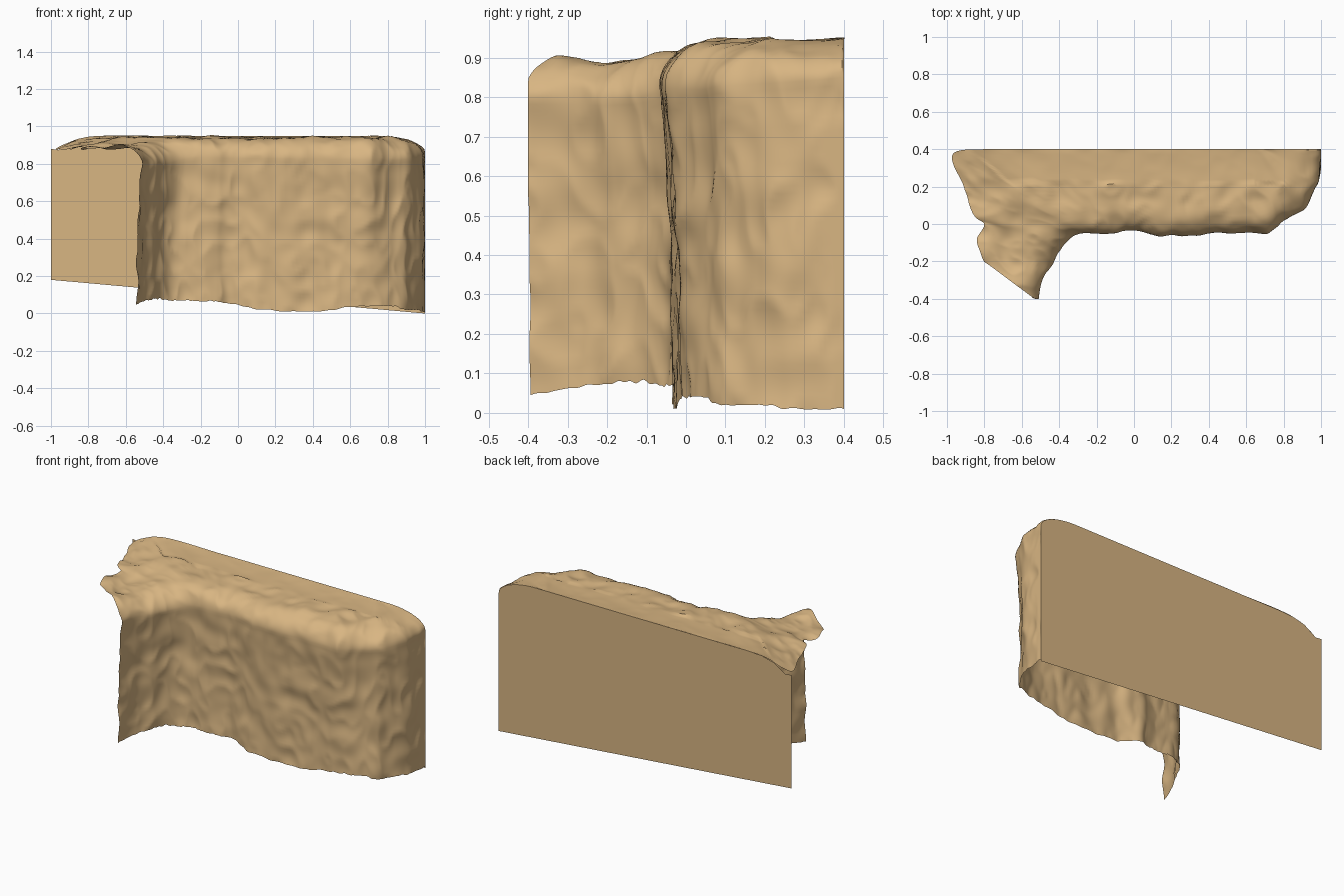
import bpy, bmesh, math
from mathutils import Vector, noise

if "Cube" in bpy.data.objects:
    bpy.data.objects.remove(bpy.data.objects["Cube"])

sand = bpy.data.materials.new("sandstone")
sand.diffuse_color = (0.69, 0.465, 0.225, 1)
sand.use_nodes = True
sand.node_tree.nodes["Principled BSDF"].inputs["Base Color"].default_value = sand.diffuse_color

# Stations along the cliff: foot x, foot y, foot z, crest z, end x, end y, end z
STATIONS = [
    (1.00, 0.40, 0.01, 0.95, 0.70, 0.40, 0.95),
    (0.985, 0.28, 0.01, 0.945, 0.69, 0.40, 0.95),
    (0.95, 0.19, 0.02, 0.945, 0.68, 0.40, 0.95),
    (0.895, 0.10, 0.02, 0.945, 0.67, 0.40, 0.95),
    (0.82, 0.06, 0.04, 0.94, 0.65, 0.40, 0.95),
    (0.72, 0.00, 0.04, 0.94, 0.62, 0.40, 0.95),
    (0.60, -0.015, 0.035, 0.94, 0.55, 0.40, 0.95),
    (0.40, -0.02, 0.01, 0.94, 0.37, 0.40, 0.95),
    (0.15, -0.035, 0.02, 0.94, 0.12, 0.40, 0.95),
    (-0.03, 0.0, 0.05, 0.94, -0.10, 0.40, 0.95),
    (-0.12, -0.02, 0.065, 0.94, -0.40, 0.40, 0.95),
    (-0.20, -0.03, 0.065, 0.94, -0.80, 0.40, 0.945),
    (-0.26, -0.035, 0.07, 0.935, -0.97, 0.37, 0.88),
    (-0.32, -0.04, 0.07, 0.925, -0.91, 0.20, 0.88),
    (-0.37, -0.065, 0.07, 0.91, -0.86, 0.06, 0.88),
    (-0.42, -0.12, 0.08, 0.895, -0.80, 0.00, 0.88),
    (-0.46, -0.19, 0.075, 0.89, -0.84, -0.08, 0.88),
    (-0.51, -0.28, 0.065, 0.89, -0.82, -0.15, 0.88),
    (-0.54, -0.395, 0.045, 0.89, -0.80, -0.20, 0.875),
]
COLS, WALL, ARC, TOP = 240, 44, 12, 22


def station(t):
    """Catmull-Rom blend of the stations, t in 0..1"""
    n = len(STATIONS) - 1
    i = min(int(t * n), n - 1)
    f = t * n - i
    a, b, c, d = (STATIONS[max(0, min(n, i + k))] for k in (-1, 0, 1, 2))
    return [0.5 * (2 * q + (r - p) * f + (2 * p - 5 * q + 4 * r - s) * f * f
                   + (3 * q - p - 3 * r + s) * f ** 3) for p, q, r, s in zip(a, b, c, d)]


def column(t):
    """Upright wall with bulging brow, rounded crest, then the top running to the end point"""
    fx, fy, fz, crest, ex, ey, ez = station(t)
    foot, end = Vector((fx, fy)), Vector((ex, ey))
    d = end - foot
    run = d.length
    d.normalize()
    rh = min(0.14 - 0.05 * t + 0.11 * max(0, 1 - t * 5), run * 0.85)   # rounding depth
    rv = 0.13 - 0.04 * t - 0.03 * max(0, 1 - t * 5)                     # rounding height
    brow = 0.035 * min(1, t * 5) * min(1, 0.5 + (1 - t) * 4)
    pts = []
    fz += 0.008 * noise.noise(Vector((t * 60, 0, 3)))
    for k in range(WALL):
        s = k / WALL
        p = foot - d * brow * s ** 3
        pts.append(Vector((p.x, p.y, fz + (crest - rv - fz) * s)))
    for k in range(ARC):
        a = math.pi / 2 * k / ARC
        p = foot + d * (-brow + (rh + brow) * (1 - math.cos(a)))
        pts.append(Vector((p.x, p.y, crest - rv + rv * math.sin(a))))
    for k in range(TOP + 1):
        s = k / TOP
        p = foot + d * (rh + (run - rh) * s)
        pts.append(Vector((p.x, p.y, crest + (ez - crest) * s ** 3)))
    return pts


# Cliff: wall and top as one weathered sheet
bm = bmesh.new()
grid = [[bm.verts.new(p) for p in column(i / COLS)] for i in range(COLS + 1)]
for a, b in zip(grid, grid[1:]):
    for j in range(len(a) - 1):
        bm.faces.new((a[j], a[j + 1], b[j + 1], b[j]))
bm.normal_update()
for v in bm.verts:
    p = v.co.copy()
    ribs = noise.noise(Vector((p.x * 8, p.y * 8, p.z * 1.2)))
    lumps = noise.noise(Vector((p.x * 8, p.y * 8, p.z * 7 + 5)))
    pits = abs(noise.noise(Vector((p.x * 11, p.y * 11, p.z * 8 + 9))))
    amount = 0.2 if p.z > 0.93 and p.y > 0.22 else 1
    if p.y > 0.399:        # keep the cut edge clean
        continue
    v.co += v.normal * amount * (0.012 * ribs + 0.012 * lumps + 0.004 - 0.014 * pits)
    v.co.x = max(-1, min(1, v.co.x))
    v.co.y = max(-0.4, min(0.4, v.co.y))
    v.co.z = max(0, min(0.96, v.co.z))


def finish(bm, name):
    me = bpy.data.meshes.new(name)
    bm.to_mesh(me)
    bm.free()
    me.materials.append(sand)
    ob = bpy.data.objects.new(name, me)
    bpy.context.collection.objects.link(ob)
    return ob


cliff = finish(bm, "cliff_face")
bpy.context.view_layer.objects.active = cliff
cliff.select_set(True)
bpy.ops.object.shade_smooth_by_angle(angle=math.radians(40))

# Flat cut at the back, following the rounded end of the cliff
bm = bmesh.new()
outline = [(p.x, p.z) for p in column(0)[WALL:]]
outline += [(-0.7, 0.95), (-0.8, 0.945), (-0.88, 0.925), (-0.96, 0.875),
            (-1, 0.88), (-1, 0.18), (1, 0)]
bm.faces.new([bm.verts.new((x, 0.4, z)) for x, z in outline])
bm.normal_update()
for f in bm.faces:
    if f.normal.y < 0:
        f.normal_flip()
finish(bm, "back_plane")
